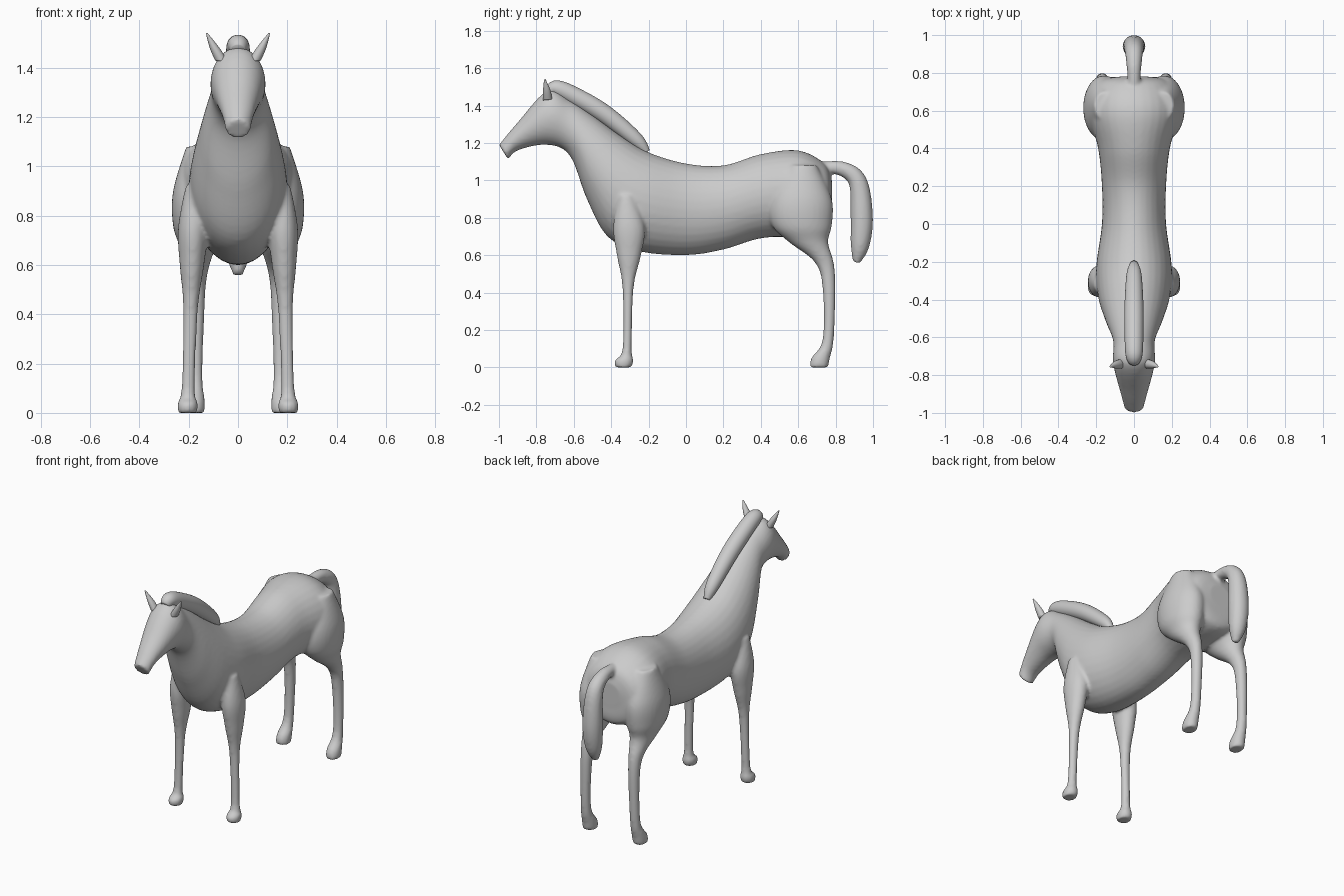
import bpy
import bmesh
from math import cos, sin, tau
from mathutils import Vector

if "Cube" in bpy.data.objects:
    bpy.data.objects.remove(bpy.data.objects["Cube"], do_unlink=True)

grey = bpy.data.materials.new("plain grey")
grey.use_nodes = True
colour = (0.6, 0.6, 0.6, 1)
grey.diffuse_color = colour
grey.node_tree.nodes["Principled BSDF"].inputs["Base Color"].default_value = colour


def smooth_path(rows, steps=6):
    """Pass a smooth curve through a few stations of any dimension."""
    stations = [Vector(row) for row in rows]
    padded = [stations[0], *stations, stations[-1]]
    path = []
    for before, start, end, after in zip(padded, padded[1:], padded[2:], padded[3:]):
        leave, arrive = (end - before) / 2, (after - start) / 2
        for step in range(steps):
            t = step / steps
            ease = t * t * (3 - 2 * t)
            path.append(start.lerp(end, ease)
                        + leave * t * (1 - t) ** 2 - arrive * t * t * (1 - t))
    return path + [stations[-1]]


def loft(bm, sections, side=1, offset=0, lean=0, sides=32):
    """Skin ellipses, each given by two opposite points and a half width."""
    rings = []
    for near, far, half_width in sections:
        ring = []
        for k in range(sides):
            angle = tau * k / sides
            point = (near + far) / 2 + (near - far) / 2 * cos(angle)
            point.x = side * (offset + lean * point.z + half_width * sin(angle))
            ring.append(bm.verts.new(point))
        rings.append(ring)
    faces = [bm.faces.new(rings[0]), bm.faces.new(rings[-1])]
    for lower, upper in zip(rings, rings[1:]):
        for k in range(sides):
            faces.append(bm.faces.new((lower[k - 1], lower[k], upper[k], upper[k - 1])))
    bmesh.ops.recalc_face_normals(bm, faces=faces)


def barrel(rows):
    """Stations: back line y, z, belly line y, z, half width."""
    return [(Vector((0, ya, za)), Vector((0, yb, zb)), width)
            for ya, za, yb, zb, width in smooth_path(rows)]


def limb(rows):
    """Stations: height, front edge, back edge; the width follows the depth."""
    return [(Vector((0, front, z)), Vector((0, back, z)), 0.014 + (back - front) * 0.275)
            for z, front, back in smooth_path(rows)]


def tube(rows):
    """Stations: y, z, radius; each section stands square to the path."""
    path = smooth_path(rows)
    sections = []
    for i, (y, z, radius) in enumerate(path):
        along = path[min(i + 1, len(path) - 1)] - path[max(i - 1, 0)]
        square = Vector((0, -along.y, along.x)).normalized() * radius
        centre = Vector((0, y, z))
        sections.append((centre + square, centre - square, radius))
    return sections


def finish(bm, name):
    mesh = bpy.data.meshes.new(name)
    bm.to_mesh(mesh)
    bm.free()
    mesh.materials.append(grey)
    mesh.shade_smooth()
    part = bpy.data.objects.new(name, mesh)
    bpy.context.collection.objects.link(part)
    return part


# Trunk, neck and head in one run from rump to muzzle
trunk = barrel([
    (.78, 1, .78, .85, .08), (.74, 1.09, .76, .73, .19), (.6, 1.16, .6, .7, .24),
    (.4, 1.14, .4, .69, .19), (.2, 1.08, .2, .63, .17), (0, 1.09, 0, .6, .17),
    (-.2, 1.15, -.25, .62, .2), (-.35, 1.24, -.42, .7, .19), (-.5, 1.35, -.53, .9, .15),
    (-.62, 1.43, -.62, 1.13, .11), (-.74, 1.48, -.74, 1.19, .11),
    (-.9, 1.31, -.9, 1.16, .07), (-1, 1.19, -.95, 1.11, .05)])

# Legs from shoulder or hip down to the hoof
front_leg = limb([
    (.92, -.36, -.28), (.75, -.39, -.22), (.6, -.37, -.24), (.42, -.34, -.28),
    (.1, -.34, -.29), (.04, -.38, -.28), (0, -.38, -.29)])
hind_leg = limb([
    (1.08, .55, .7), (.9, .45, .78), (.76, .46, .78), (.67, .55, .76), (.56, .69, .79),
    (.42, .73, .8), (.15, .73, .79), (.05, .67, .77), (0, .66, .76)])

# Tail arching back and hanging down
tail = tube([
    (.72, 1.07, .03), (.84, 1.06, .04), (.92, .99, .05),
    (.94, .8, .06), (.93, .65, .05), (.91, .56, .02)])

# Body parts melt into one soft skin
bm = bmesh.new()
loft(bm, trunk)
loft(bm, tail)
for side in (1, -1):
    loft(bm, front_leg, side, offset=.205, lean=-.03)
    loft(bm, hind_leg, side, offset=.177, lean=-.02)
body = finish(bm, "horse_body")
blend = body.modifiers.new("blend", 'REMESH')
blend.mode = 'VOXEL'
blend.voxel_size = .01
blend.use_smooth_shade = True
soften = body.modifiers.new("soften", 'SMOOTH')
soften.factor = .5
soften.iterations = 8

# Mane: a rounded roll along the crest
bm = bmesh.new()
loft(bm, tube([
    (-.21, 1.15, .02), (-.27, 1.22, .04), (-.43, 1.35, .05),
    (-.58, 1.44, .05), (-.69, 1.49, .045), (-.73, 1.47, .03)]))
finish(bm, "mane")

# Ears: slim pointed leaves leaning outwards
ear = tube([(-.74, 1.43, .025), (-.745, 1.48, .02), (-.755, 1.54, .004)])
for side, label in ((1, "left"), (-1, "right")):
    bm = bmesh.new()
    loft(bm, ear, side, offset=-.69, lean=.53, sides=16)
    finish(bm, label + "_ear")
